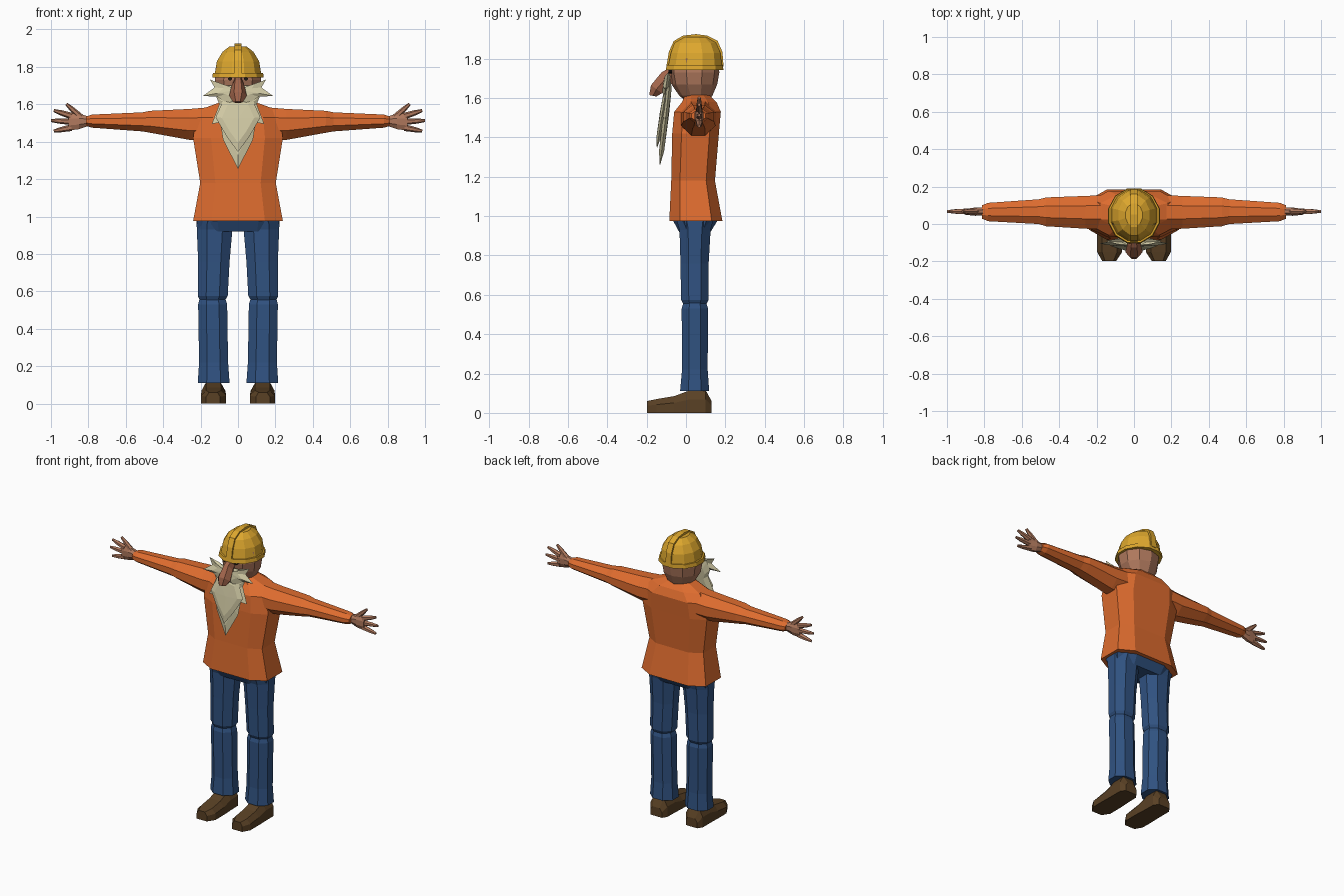
import bpy, bmesh, math
from mathutils import Vector

if "Cube" in bpy.data.objects:
    bpy.data.objects.remove(bpy.data.objects["Cube"])


def material(name, rgb):
    m = bpy.data.materials.new(name)
    m.diffuse_color = (*rgb, 1)
    m.use_nodes = True
    m.node_tree.nodes["Principled BSDF"].inputs["Base Color"].default_value = m.diffuse_color
    return m


ORANGE = material("orange_cloth", (0.73, 0.15, 0.028))
BLUE = material("blue_denim", (0.030, 0.085, 0.22))
BROWN = material("brown_leather", (0.10, 0.052, 0.018))
YELLOW = material("yellow_plastic", (0.73, 0.39, 0.027))
SKIN = material("skin", (0.43, 0.19, 0.11))
NOSE = material("ruddy_skin", (0.36, 0.13, 0.07))
HAIR = material("cream_hair", (0.65, 0.60, 0.38))
DARK = material("dark_eye", (0.012, 0.009, 0.008))


def finish(name, bm, mat, mirror=False):
    bmesh.ops.recalc_face_normals(bm, faces=bm.faces)
    me = bpy.data.meshes.new(name)
    bm.to_mesh(me)
    bm.free()
    me.materials.append(mat)
    ob = bpy.data.objects.new(name, me)
    bpy.context.collection.objects.link(ob)
    if mirror:
        ob.modifiers.new("Mirror", 'MIRROR').use_mirror_merge = False
    return ob


def add_loft(bm, rings):
    loops = [[bm.verts.new(p) for p in r] for r in rings]
    n = len(loops[0])
    for a, b in zip(loops, loops[1:]):
        for i in range(n):
            bm.faces.new((a[i], a[(i + 1) % n], b[(i + 1) % n], b[i]))
    bm.faces.new(loops[0][::-1])
    bm.faces.new(loops[-1])


def loft(name, rings, mat, mirror=False):
    bm = bmesh.new()
    add_loft(bm, rings)
    return finish(name, bm, mat, mirror)


def chamfer(u0, u1, v0, v1, c):
    """Eight-sided box section; c is the cut share of each side."""
    a, b = (u1 - u0) * c, (v1 - v0) * c
    return [(u0 + a, v0), (u1 - a, v0), (u1, v0 + b), (u1, v1 - b),
            (u1 - a, v1), (u0 + a, v1), (u0, v1 - b), (u0, v0 + b)]


def level(z, x0, x1, y0, y1, c=0.25):
    return [(u, v, z) for u, v in chamfer(x0, x1, y0, y1, c)]


def across(x, y0, y1, z0, z1, c=0.3):
    return [(x, u, v) for u, v in chamfer(y0, y1, z0, z1, c)]


def oval(z, w, y0, y1, n=12):
    cy, r = (y0 + y1) / 2, (y1 - y0) / 2
    k = 1 / math.cos(math.pi / n)
    ang = [2 * math.pi * (i + 0.5) / n for i in range(n)]
    return [(w * k * math.cos(a), cy + r * k * math.sin(a), z) for a in ang]


# Shirt body and sleeves
loft("shirt", [level(0.975, -.24, .24, -.085, .185, .2),
               level(1.18, -.202, .202, -.075, .147, .2),
               level(1.42, -.24, .24, -.07, .167, .2),
               level(1.53, -.225, .225, -.06, .177, .2),
               level(1.58, -.18, .18, -.02, .155),
               level(1.615, -.085, .085, -.005, .12)], ORANGE)
loft("sleeve", [across(.14, -.03, .155, 1.41, 1.585),
                across(.26, -.025, .15, 1.41, 1.575),
                across(.47, -.012, .142, 1.448, 1.565),
                across(.51, .0, .132, 1.455, 1.557),
                across(.78, .015, .113, 1.475, 1.545),
                across(.812, .028, .10, 1.485, 1.535)], ORANGE, True)

# Trousers
loft("hips", [level(.92, -.205, .205, -.035, .125),
              level(.985, -.222, .222, -.07, .165),
              level(1.03, -.2, .2, -.06, .14)], BLUE)
loft("thigh", [level(.555, .068, .205, -.015, .105, .28),
               level(.575, .055, .215, -.025, .115, .28),
               level(.76, .045, .213, -.028, .115, .28),
               level(.93, .03, .22, -.033, .125, .28),
               level(.985, .01, .222, -.05, .14, .28)], BLUE, True)
loft("shin", [level(.11, .045, .215, -.03, .118, .28),
              level(.22, .053, .208, -.02, .11, .28),
              level(.53, .058, .213, -.022, .112, .28),
              level(.563, .068, .205, -.012, .102, .28)], BLUE, True)


# Shoes: cross-sections from heel to toe
def shoe_ring(y, x0, x1, h):
    m = (x1 - x0) * .2
    return [(x0, y, 0), (x1, y, 0), (x1, y, h * .6),
            (x1 - m, y, h), (x0 + m, y, h), (x0, y, h * .6)]


loft("shoe", [shoe_ring(.13, .09, .175, .06), shoe_ring(.10, .07, .195, .115),
              shoe_ring(.02, .068, .195, .115), shoe_ring(-.06, .064, .197, .085),
              shoe_ring(-.15, .064, .197, .07), shoe_ring(-.198, .095, .17, .06)],
     BROWN, True)

# Hand: palm with tapered fingers
bm = bmesh.new()
add_loft(bm, [across(.79, .045, .09, 1.488, 1.532),
              across(.85, .044, .088, 1.467, 1.55),
              across(.905, .05, .08, 1.46, 1.55)])
for base, tip in [((.84, 1.53), (.918, 1.602)), ((.89, 1.537), (.985, 1.567)),
                  ((.89, 1.507), (1.0, 1.513)), ((.89, 1.475), (.985, 1.457))]:
    p, q = Vector((base[0], .067, base[1])), Vector((tip[0], .067, tip[1]))
    d = (q - p).normalized()
    side = Vector((-d.z, 0, d.x))
    rings = []
    for t, r in ((0, .018), (.6, .014), (1, .008)):
        rings.append([p.lerp(q, t) + side * r * math.cos(a) + Vector((0, r * math.sin(a), 0))
                      for a in [math.pi * i / 3 for i in range(6)]])
    add_loft(bm, rings)
finish("hand", bm, SKIN, True)

# Head and neck
loft("head", [oval(1.54, .07, -.005, .115, 10), oval(1.595, .072, -.01, .12, 10),
              oval(1.612, .085, -.03, .13, 10), oval(1.67, .115, -.068, .153, 10),
              oval(1.73, .124, -.08, .163, 10), oval(1.80, .115, -.075, .16, 10)], SKIN)


# Nose: sections down its length
def nose_ring(y0, z0, y1, z1, w):
    ym, zm = (y0 + y1) / 2, (z0 + z1) / 2
    return [(w * .45, y0, z0), (w, ym, zm), (w * .6, y1, z1),
            (-w * .6, y1, z1), (-w, ym, zm), (-w * .45, y0, z0)]


loft("nose", [nose_ring(-.075, 1.76, -.06, 1.68, .025),
              nose_ring(-.125, 1.73, -.085, 1.665, .035),
              nose_ring(-.178, 1.665, -.122, 1.625, .047),
              nose_ring(-.187, 1.615, -.15, 1.608, .026)], NOSE)

# Eyes
bm = bmesh.new()
add_loft(bm, [[(.043 + .011 * math.cos(a), y, 1.737 + .011 * math.sin(a))
               for a in [math.pi * i / 4 for i in range(8)]] for y in (-.07, -.088)])
finish("eye", bm, DARK, True)

# Hard hat: brim, shell and centre ridge
loft("hat_brim", [oval(1.742, .138, -.103, .19), oval(1.768, .134, -.098, .188)], YELLOW)
loft("hat_shell", [oval(1.765, .124, -.09, .183), oval(1.83, .113, -.077, .175),
                   oval(1.88, .083, -.058, .153), oval(1.91, .045, -.012, .108)], YELLOW)
ridge = [(-.1, 1.76), (-.087, 1.835), (-.062, 1.89), (-.015, 1.917), (.05, 1.925),
         (.11, 1.917), (.16, 1.892), (.185, 1.835), (.191, 1.76)]
loft("hat_ridge", [[(x, y, z) for y, z in ridge] for x in (-.02, .02)], YELLOW)


# Beard layers: symmetric plates with a raised middle, leaning forward
def plate(name, half, y_top, y_low, t, inset=.72):
    pts = half + [(-x, z) for x, z in half[-2:0:-1]]
    zs = [z for x, z in pts]
    lo, hi = min(zs), max(zs)
    zc = lo + (hi - lo) * .6

    def at(x, z, dy):
        return (x, y_low + (y_top - y_low) * (z - lo) / (hi - lo) + dy, z)

    bm = bmesh.new()
    rim = [bm.verts.new(at(x, z, 0)) for x, z in pts]
    n = len(pts)
    for s in (-t, t):
        inner = [bm.verts.new(at(x * inset, zc + (z - zc) * inset, s)) for x, z in pts]
        mid = bm.verts.new(at(0, zc, s * 1.2))
        for i in range(n):
            j = (i + 1) % n
            bm.faces.new((rim[i], rim[j], inner[j], inner[i]))
            bm.faces.new((inner[i], inner[j], mid))
    return finish(name, bm, HAIR)


plate("beard_back", [(0, 1.70), (.10, 1.70), (.12, 1.65), (.10, 1.60), (.14, 1.495),
                     (.095, 1.505), (.08, 1.41), (0, 1.255)], -.08, -.133, .013)
plate("beard_front", [(0, 1.64), (.075, 1.63), (.12, 1.53), (.062, 1.43),
                      (0, 1.345)], -.102, -.148, .011)
plate("moustache", [(0, 1.68), (.06, 1.685), (.15, 1.732), (.125, 1.69), (.187, 1.645),
                    (.11, 1.64), (.05, 1.60), (0, 1.615)], -.09, -.112, .014, .6)
